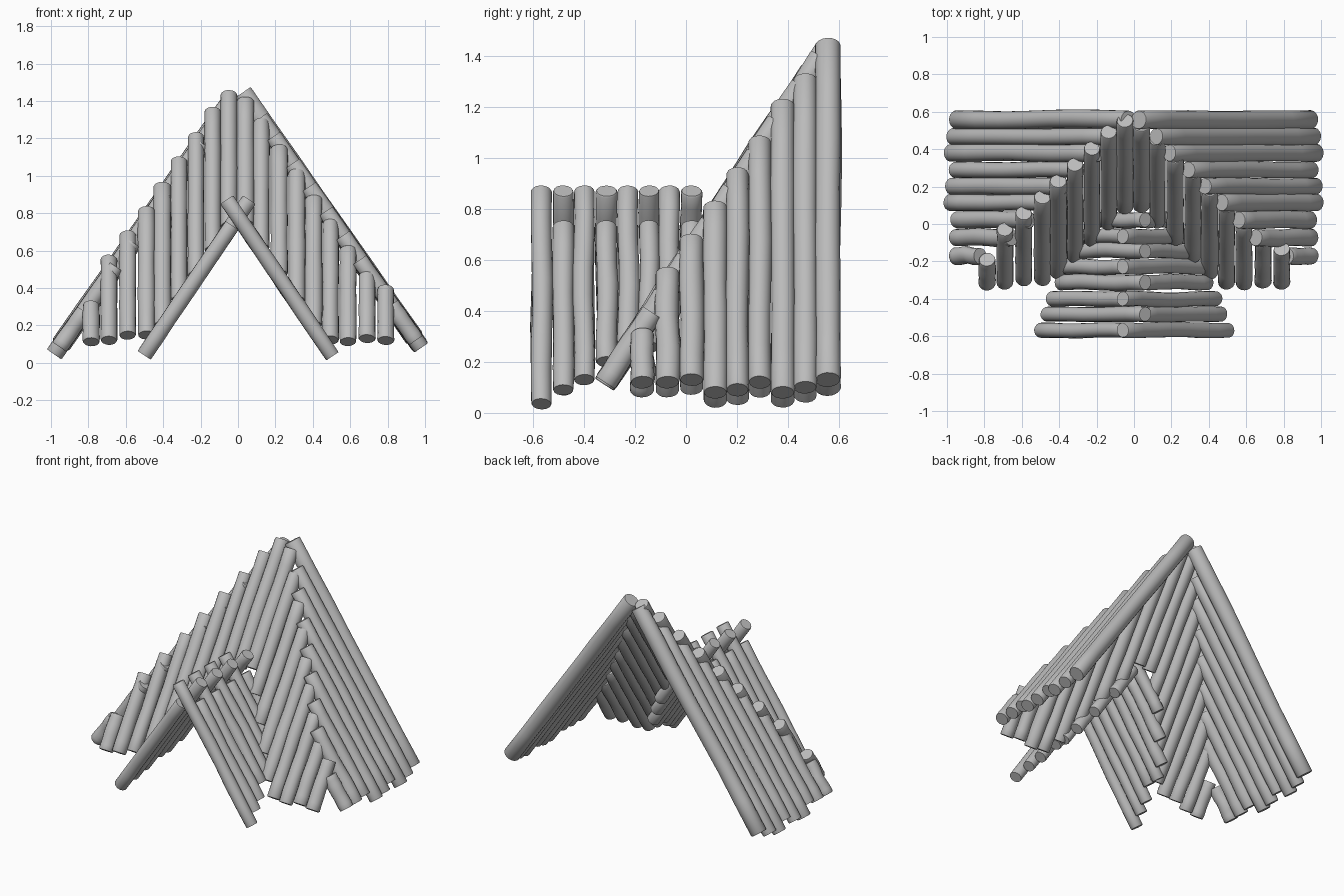
import bpy, bmesh, math, random
from mathutils import Vector

random.seed(7)
cube = bpy.data.objects.get("Cube")
if cube:
    bpy.data.objects.remove(cube, do_unlink=True)

wood = bpy.data.materials.new("grey_wood")
wood.use_nodes = True
GREY = (0.5, 0.5, 0.5, 1)
wood.diffuse_color = GREY
wood.node_tree.nodes["Principled BSDF"].inputs["Base Color"].default_value = GREY

SIDES, RINGS = 16, 7


def log(name, start, end, radius):
    """A slightly wavy, uneven log with a rim rounded over at both ends."""
    a, b = Vector(start), Vector(end)
    axis = (b - a).normalized()
    u = axis.orthogonal().normalized()
    v = axis.cross(u)
    length = (b - a).length
    phase, sway = random.uniform(0, math.tau), random.uniform(0.001, 0.005)
    rim = 0.006
    stops = [0, rim] + [length * i / RINGS for i in range(1, RINGS)] + [length - rim, length]
    bm = bmesh.new()
    rings = []
    for i, d in enumerate(stops):
        t = d / length
        tip = i in (0, len(stops) - 1)
        r = radius * (0.93 if tip else random.uniform(0.96, 1.03))
        bend = sway * math.sin(t * math.pi * 2 + phase) * math.sin(t * math.pi)
        centre = a + axis * d + u * bend + v * bend
        ring = []
        for k in range(SIDES):
            g = math.tau * k / SIDES
            knot = r * (1 + 0.03 * math.sin(2 * g + phase))
            ring.append(bm.verts.new(centre + (u * math.cos(g) + v * math.sin(g)) * knot))
        rings.append(ring)
    for low, high in zip(rings, rings[1:]):
        for k in range(SIDES):
            n = (k + 1) % SIDES
            bm.faces.new((low[k], low[n], high[n], high[k]))
    bm.faces.new(rings[0][::-1])
    bm.faces.new(rings[-1])
    bmesh.ops.recalc_face_normals(bm, faces=bm.faces)
    mesh = bpy.data.meshes.new(name)
    bm.to_mesh(mesh)
    bm.free()
    mesh.materials.append(wood)
    obj = bpy.data.objects.new(name, mesh)
    bpy.context.collection.objects.link(obj)
    bpy.ops.object.select_all(action='DESELECT')
    obj.select_set(True)
    bpy.context.view_layer.objects.active = obj
    bpy.ops.object.shade_smooth_by_angle(angle=math.radians(40))


def front_y(z):
    """Depth of the leaning front wall at a height."""
    return -0.335 + (z - 0.09) * 0.66


def wall_x(z, side):
    """Distance of a side wall from the middle at a height."""
    return side * (0.955 - (z - (0.115 if side > 0 else 0.085)) / 1.43)


def porch_z(x):
    """Height of the porch roof across its width."""
    return 0.78 - 1.48 * abs(x)


# Side walls: y, lower end, upper end
side_logs = [(0.557, 0.13, 1.445), (0.468, 0.10, 1.31), (0.38, 0.08, 1.21),
             (0.29, 0.12, 1.065), (0.202, 0.09, 0.94), (0.115, 0.08, 0.81),
             (0.022, 0.13, 0.68), (-0.073, 0.12, 0.55), (-0.172, 0.12, 0.31)]
for side, label in ((1, "left"), (-1, "right")):
    for i, (y, low, high) in enumerate(side_logs):
        drop = 0 if side > 0 else 0.035
        low, high = low - drop, high - drop
        log(f"{label}_wall_log_{i + 1}", (wall_x(low, side), y, low),
            (wall_x(high, side), y, high), 0.052 if i == 0 else 0.046)

# Front wall: x, upper end
front_logs = [(-0.785, 0.31), (-0.69, 0.555), (-0.59, 0.685), (-0.49, 0.815),
              (-0.405, 0.945), (-0.315, 1.08), (-0.225, 1.21), (-0.135, 1.345),
              (-0.048, 1.435), (0.04, 1.40), (0.125, 1.285), (0.22, 1.145),
              (0.315, 1.015), (0.405, 0.875), (0.495, 0.745), (0.588, 0.605),
              (0.69, 0.465), (0.79, 0.395)]
for i, (x, high) in enumerate(front_logs):
    low = max(random.uniform(0.11, 0.15), porch_z(x) + 0.02)
    log(f"front_wall_log_{i + 1}", (x, front_y(low), low), (x, front_y(high), high), 0.045)

# Porch: crossed pairs, alternately one side passing over the other
porch_rows = [-0.568, -0.482, -0.4, -0.312, -0.228, -0.145, -0.066, 0.022]
porch_low = [0.035, 0.09, 0.13, 0.2]
for i, y in enumerate(porch_rows):
    inside = 0.09 + (y + 0.335) / 0.66 - 0.12
    low = porch_low[i] if i < len(porch_low) else max(0.2, inside)
    for side, label in ((1, "left"), (-1, "right")):
        foot = low if i or side > 0 else low + 0.005
        over = (side > 0) == (i % 2 == 0)
        high = 0.872 if over else 0.735
        x = lambda z: side * (0.505 - (z - 0.035) / 1.48)
        log(f"porch_{label}_log_{i + 1}", (x(foot), y, foot), (x(high), y, high), 0.041)
